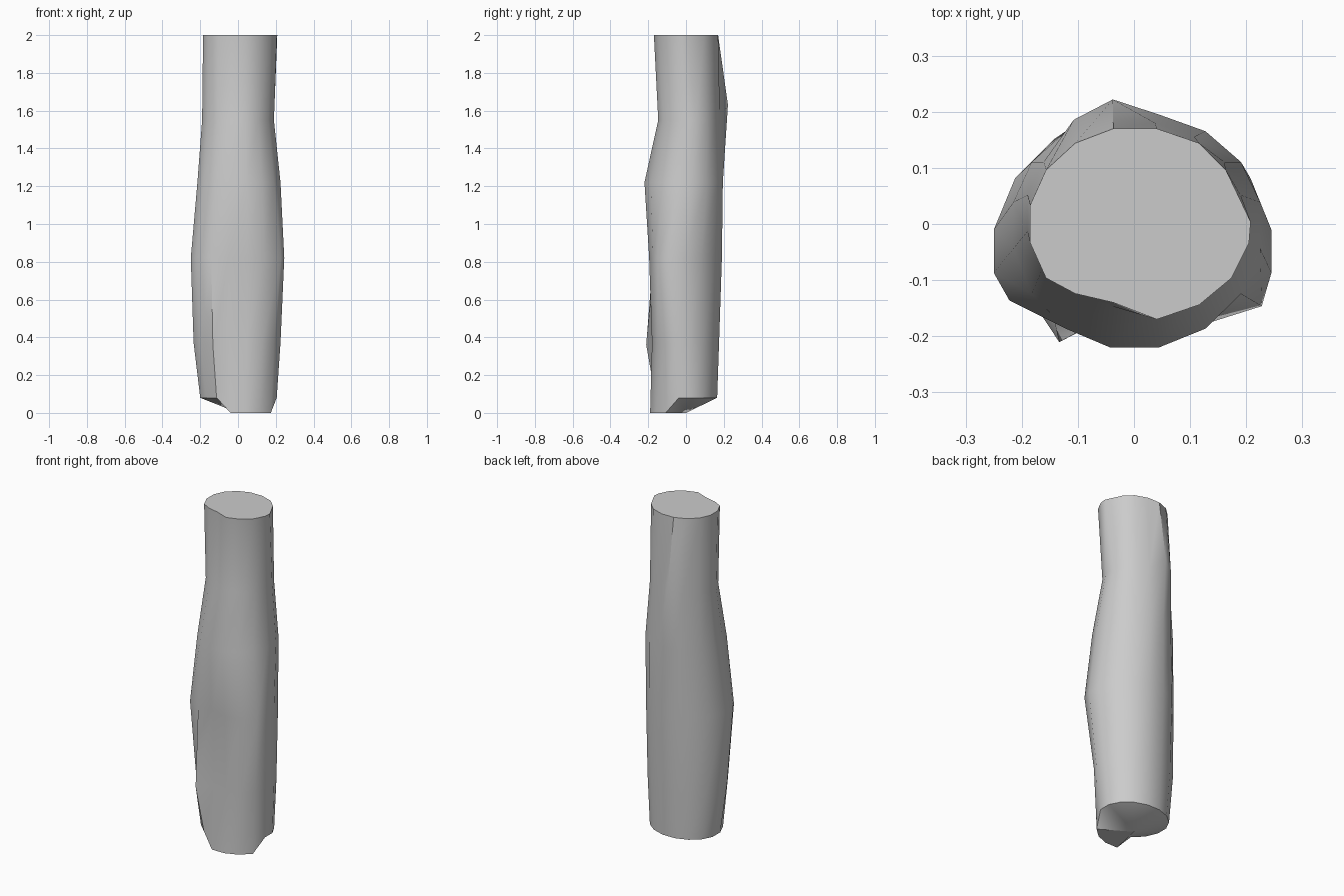
import bpy, bmesh, math

if "Cube" in bpy.data.objects:
    bpy.data.objects.remove(bpy.data.objects["Cube"])

N = 16
# cross-sections: height, left, right, front, back, y of the widest point
levels = [
    (0.08, -0.20, 0.205, -0.19, 0.165, 0.00),
    (0.37, -0.235, 0.225, -0.18, 0.175, -0.02),
    (0.82, -0.25, 0.245, -0.195, 0.19, -0.06),
    (1.22, -0.215, 0.225, -0.22, 0.195, 0.00),
    (1.55, -0.19, 0.19, -0.147, 0.18, 0.02),
    (2.00, -0.185, 0.205, -0.17, 0.17, 0.00),
]
# local dents and knobs: (level, side) -> offset
bumps = {
    (1, 10): (0, -0.055, -0.01), (1, 11): (0, 0.015, 0),
    (2, 11): (0, 0.03, 0), (2, 9): (-0.01, 0.0, 0), (2, 14): (0.02, -0.01, 0),
    (4, 4): (0, 0.042, 0.08), (4, 5): (0, 0.03, 0),
    (5, 11): (0, 0.03, 0), (5, 10): (0, 0.02, 0), (5, 0): (0.003, -0.03, 0),
    (5, 1): (-0.01, 0, 0),
}

bm = bmesh.new()
rings = []
for i, (z, left, right, front, back, mid) in enumerate(levels):
    ring = []
    for k in range(N):
        a = 2 * math.pi * (k + 0.5) / N
        c, s = math.cos(a) / 0.981, math.sin(a) / 0.981
        x = c * (right if c > 0 else -left)
        y = mid + s * ((back - mid) if s > 0 else (mid - front))
        dx, dy, dz = bumps.get((i, k), (0, 0, 0))
        # front lip of the broken lower end reaches the ground
        if i == 0 and 11 <= k <= 14:
            dz = -z
        ring.append(bm.verts.new((x + dx, y + dy, z + dz)))
    rings.append(ring)

# trunk sides
for lo, hi in zip(rings, rings[1:]):
    for k in range(N):
        j = (k + 1) % N
        bm.faces.new((lo[k], lo[j], hi[j], hi[k]))

# flat top, and lower end fanned around a point on the ground
bm.faces.new(rings[-1])
tip = bm.verts.new((0, 0, 0))
for k in range(N):
    bm.faces.new((rings[0][(k + 1) % N], rings[0][k], tip))

bmesh.ops.recalc_face_normals(bm, faces=bm.faces)
mesh = bpy.data.meshes.new("log")
bm.to_mesh(mesh)
bm.free()
log = bpy.data.objects.new("log", mesh)
bpy.context.collection.objects.link(log)
bpy.context.view_layer.objects.active = log
log.select_set(True)
bpy.ops.object.shade_smooth_by_angle(angle=math.radians(40))
